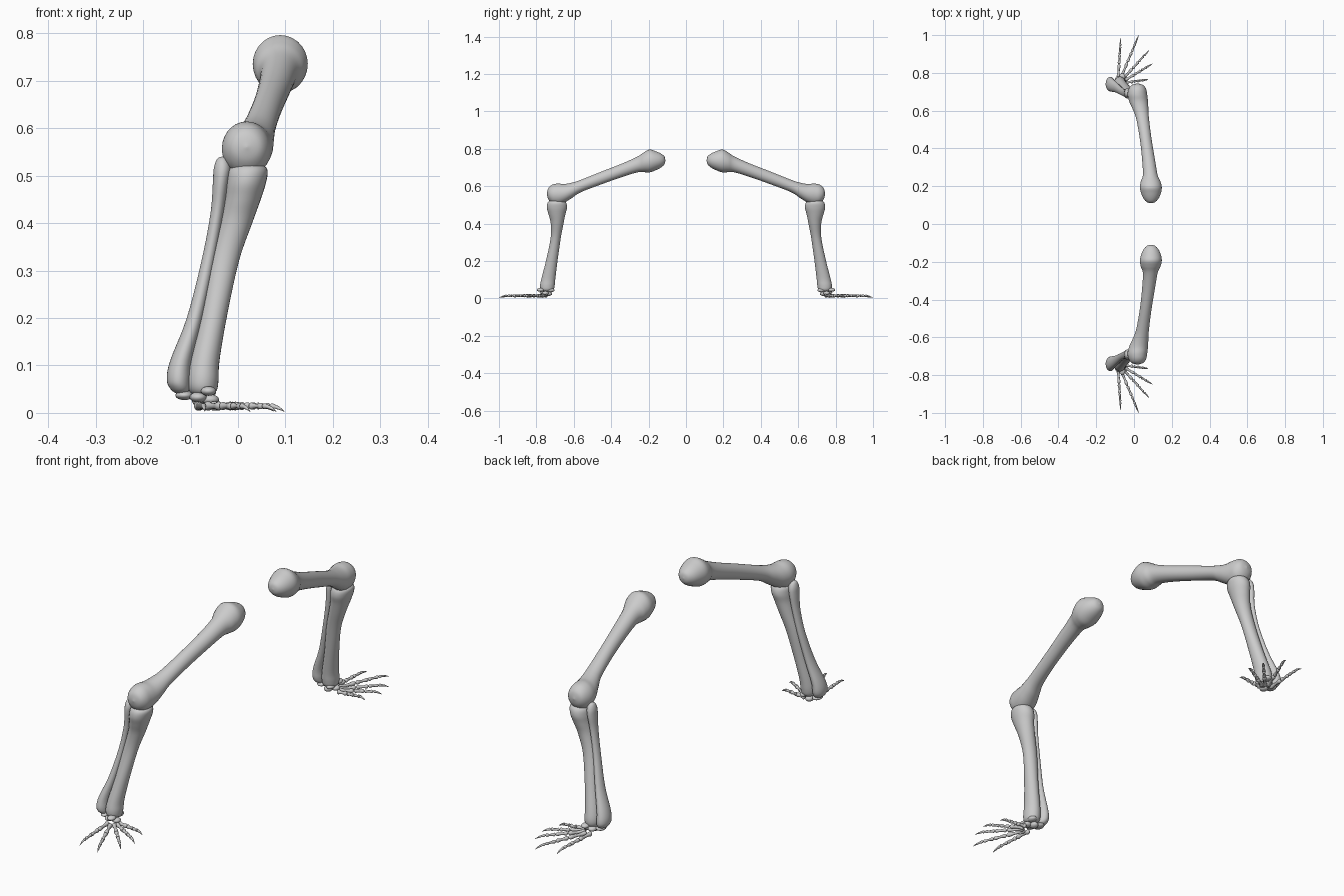
import bpy, bmesh, math
from mathutils import Vector


def spline(rows, steps):
    # Catmull-Rom smoothing of a list of number tuples
    out = []
    n = len(rows)
    for i in range(n - 1):
        p = [rows[max(0, min(n - 1, i + k))] for k in (-1, 0, 1, 2)]
        for s in range(steps):
            t = s / steps
            out.append([0.5 * (2 * b + (c - a) * t + (2 * a - 5 * b + 4 * c - d) * t * t
                               + (3 * b - a - 3 * c + d) * t ** 3)
                        for a, b, c, d in zip(*p)])
    out.append(list(rows[-1]))
    return out


def loft(bm, rows, u, v, steps=5, sides=28):
    # rows: x, y, z, radius along u, radius along v
    u, v = Vector(u), Vector(v)
    rings = []
    for x, y, z, a, b in spline(rows, steps):
        c = Vector((x, y, z))
        rings.append([bm.verts.new(c + u * max(a, .001) * math.cos(2 * math.pi * k / sides)
                                   + v * max(b, .001) * math.sin(2 * math.pi * k / sides))
                      for k in range(sides)])
    for r, s in zip(rings, rings[1:]):
        for k in range(sides):
            j = (k + 1) % sides
            bm.faces.new((r[k], r[j], s[j], s[k]))
    bm.faces.new(rings[0][::-1])
    bm.faces.new(rings[-1])


def finish(name, bm):
    # smooth object, mirrored to the other side of the body
    bmesh.ops.recalc_face_normals(bm, faces=bm.faces)
    me = bpy.data.meshes.new(name)
    bm.to_mesh(me)
    bm.free()
    for f in me.polygons:
        f.use_smooth = True
    ob = bpy.data.objects.new(name, me)
    bpy.context.collection.objects.link(ob)
    mod = ob.modifiers.new("Mirror", 'MIRROR')
    mod.use_axis = (False, True, False)
    mod.use_mirror_merge = False


def bone(name, rows, u, v):
    bm = bmesh.new()
    loft(bm, rows, u, v)
    finish(name, bm)


X, Y, Z = (1, 0, 0), (0, 1, 0), (0, 0, 1)

# upper bone: rounded head, slim shaft, wide knee end
bone("upper_leg_bone", [
    (.09, -.110, .738, .001, .001), (.09, -.116, .738, .022, .022),
    (.09, -.135, .737, .040, .038), (.09, -.165, .736, .053, .052),
    (.089, -.195, .735, .058, .061), (.088, -.225, .728, .052, .053),
    (.086, -.26, .716, .039, .042), (.077, -.34, .686, .034, .036),
    (.062, -.45, .645, .031, .034), (.045, -.56, .602, .034, .033),
    (.034, -.61, .578, .042, .041), (.024, -.65, .562, .050, .050),
    (.018, -.685, .557, .052, .057), (.018, -.715, .557, .046, .051),
    (.018, -.736, .560, .030, .030), (.018, -.744, .560, .001, .001)], X, Z)

# main lower bone
bone("shin_bone", [
    (.022, -.69, .528, .001, .001), (.022, -.69, .525, .025, .030),
    (.021, -.69, .512, .041, .049), (.017, -.69, .485, .042, .054),
    (.010, -.69, .45, .038, .045), (-.004, -.689, .40, .034, .034),
    (-.028, -.697, .32, .030, .027), (-.052, -.718, .20, .028, .031),
    (-.070, -.735, .11, .031, .037), (-.074, -.741, .07, .033, .039),
    (-.074, -.742, .047, .029, .034), (-.074, -.742, .036, .015, .018),
    (-.074, -.742, .034, .001, .001)], X, Y)

# slim outer lower bone
bone("outer_shin_bone", [
    (-.033, -.692, .540, .001, .001), (-.033, -.692, .535, .011, .014),
    (-.033, -.692, .515, .018, .025), (-.036, -.692, .485, .017, .027),
    (-.044, -.692, .42, .014, .021), (-.063, -.70, .32, .014, .019),
    (-.091, -.72, .20, .017, .025), (-.120, -.736, .11, .023, .035),
    (-.125, -.741, .07, .025, .038), (-.122, -.742, .050, .020, .030),
    (-.120, -.742, .041, .010, .014), (-.120, -.742, .039, .001, .001)], X, Y)

# small ankle bones: centre and radii
bm = bmesh.new()
for c, r in [((-.113, -.742, .037), (.019, .026, .010)), ((-.062, -.778, .046), (.016, .020, .010)),
             ((-.084, -.760, .033), (.018, .022, .011)), ((-.062, -.725, .044), (.016, .022, .011)),
             ((-.080, -.735, .026), (.017, .020, .013)), ((-.058, -.752, .028), (.018, .018, .011))]:
    res = bmesh.ops.create_uvsphere(bm, u_segments=20, v_segments=12, radius=1)
    for w in res["verts"]:
        w.co = Vector((w.co[i] * r[i] + c[i] for i in range(3)))
finish("ankle_bones", bm)

# five toes fanned on the ground, each a chain of four knuckled bones
toes = [((-.084, -.768), (-.070, -.985)), ((-.068, -.776), (.025, -1.0)),
        ((-.058, -.768), (.080, -.92)), ((-.050, -.760), (.097, -.848)),
        ((-.048, -.748), (.075, -.765))]
cuts = [0, .36, .60, .80, 1]
for n, (a, b) in enumerate(toes):
    bm = bmesh.new()
    d = Vector((b[0] - a[0], b[1] - a[1], 0))
    side = d.normalized().cross(Vector(Z))
    for k in range(4):
        f = 1 - .13 * k
        last = k == 3
        rows = []
        for t, r in [(0, .001), (.04, .006), (.14, .0095), (.32, .0068), (.6, .0058),
                     (.84, .003 if last else .0088), (.95, .002 if last else .006), (1, .001)]:
            s = cuts[k] + (cuts[k + 1] - cuts[k]) * t
            drop = .011 * t * t if last else 0
            rows.append((a[0] + d.x * s, a[1] + d.y * s, .0145 - drop, r * f, r * f * 1.05))
        loft(bm, rows, side, Z, 3, 14)
    finish("toe_%d" % (n + 1), bm)
